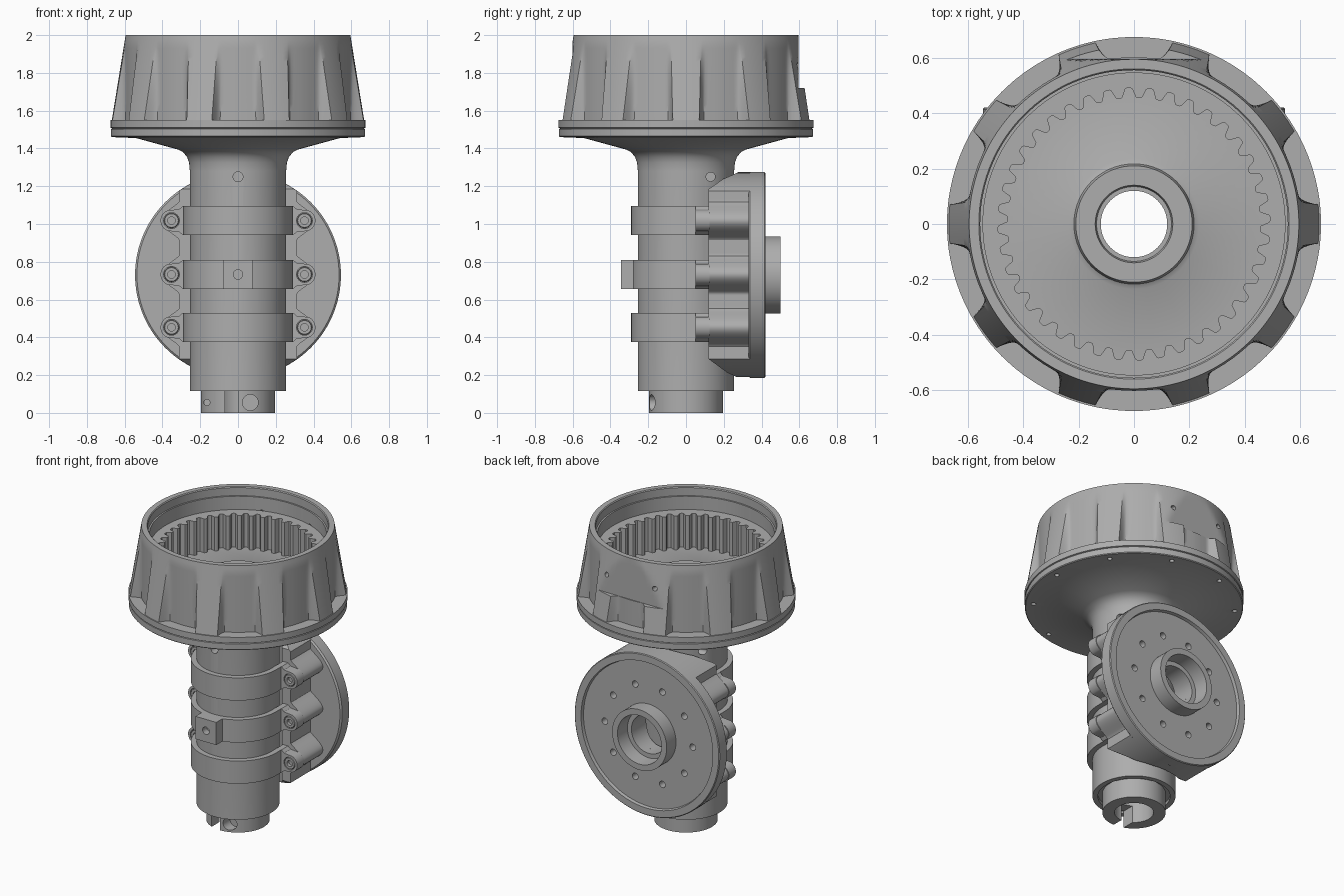
import bpy, bmesh
from math import sin, cos, pi, radians, degrees
from mathutils import Matrix

old = bpy.data.objects.get("Cube")
if old:
    bpy.data.objects.remove(old, do_unlink=True)

grey = bpy.data.materials.new("machined grey")
grey.use_nodes = True
GREY = (0.42, 0.42, 0.42, 1)
grey.diffuse_color = GREY
grey.node_tree.nodes["Principled BSDF"].inputs["Base Color"].default_value = GREY

ALONG_Y = Matrix.Rotation(-pi / 2, 4, 'X')   # local z becomes +y
AXIS_Z = 0.73                                # height of the rear mount axis
CLAMP_Z = (1.018, 0.733, 0.453)
CLAMP_H = 0.077


def finish(name, bm, matrix=Matrix()):
    bmesh.ops.recalc_face_normals(bm, faces=bm.faces)
    mesh = bpy.data.meshes.new(name)
    bm.to_mesh(mesh)
    bm.free()
    mesh.transform(matrix)
    mesh.materials.append(grey)
    ob = bpy.data.objects.new(name, mesh)
    bpy.context.collection.objects.link(ob)
    return ob


def loft(name, rings, matrix=Matrix()):
    """Skin a closed sequence of equally long point rings."""
    bm = bmesh.new()
    rows = [[bm.verts.new(p) for p in ring] for ring in rings]
    n = len(rows[0])
    for a, b in zip(rows, rows[1:] + rows[:1]):
        for i in range(n):
            j = (i + 1) % n
            bm.faces.new((a[i], a[j], b[j], b[i]))
    return finish(name, bm, matrix)


def circle(r, z, angles):
    return [(r * cos(t), r * sin(t), z) for t in angles]


def lathe(name, profile, n=48, matrix=Matrix()):
    angles = [2 * pi * i / n for i in range(n)]
    return loft(name, [circle(r, z, angles) for r, z in profile], matrix)


def prism(name, outline, lo, hi, matrix=Matrix()):
    bm = bmesh.new()
    face = bm.faces.new([bm.verts.new((x, y, lo)) for x, y in outline])
    new = bmesh.ops.extrude_face_region(bm, geom=[face])["geom"]
    verts = [v for v in new if isinstance(v, bmesh.types.BMVert)]
    bmesh.ops.translate(bm, verts=verts, vec=(0, 0, hi - lo))
    return finish(name, bm, matrix)


def rod(x, y, z, r, length, turn=Matrix(), n=24):
    """Cylinder starting at a point and running along the turned z axis."""
    pts = [(r * cos(2 * pi * i / n), r * sin(2 * pi * i / n)) for i in range(n)]
    return prism("cutter", pts, 0, length, Matrix.Translation((x, y, z)) @ turn)


def rect(x0, x1, y0, y1):
    return [(x0, y0), (x1, y0), (x1, y1), (x0, y1)]


def boolean(ob, cutters, mode='DIFFERENCE'):
    bpy.context.view_layer.objects.active = ob
    for c in cutters:
        m = ob.modifiers.new("cut", 'BOOLEAN')
        m.operation, m.solver, m.object = mode, 'EXACT', c
        bpy.ops.object.modifier_apply(modifier=m.name)
        bpy.data.objects.remove(c, do_unlink=True)


# Fluted housing, flare, hollow shaft and bottom collar in one turned body
COLS = (0, .3, .6, .75, .82, .88, .94, 1)


def flute_ring(z, flat=False):
    f = (z - 1.55) / 0.45
    cone = 0.668 - 0.073 * f
    wall = min(cone, 0.602)
    edge = 12 - 1.7 * f
    half = [(c * edge, wall + (cone - wall) * (max(0, c - .7) / .3) ** 2) for c in COLS]
    half += [(edge + (18 - edge) * k / 3, cone) for k in (1, 2, 3)]
    sector = [(-a, r) for a, r in half[:0:-1]][1:] + half
    ring = []
    for s in range(10):
        for a, r in sector:
            t = radians(18 + 36 * s + a)
            y = r * sin(t)
            ring.append((r * cos(t), min(y, 0.595) if flat else y, z))
    return ring


def sector_angles():
    out = []
    half = [c * 12 for c in COLS] + [14, 16, 18]
    offs = [-a for a in half[:0:-1]][1:] + half
    for s in range(10):
        out += [radians(18 + 36 * s + a) for a in offs]
    return out


angles = sector_angles()
below = [(.12, 0), (.195, 0), (.195, .115), (.195, .135), (.222, .135), (.222, .115),
         (.255, .115), (.255, 1.28), (.259, 1.325), (.27, 1.355), (.29, 1.38), (.32, 1.395),
         (.54, 1.455), (.667, 1.46), (.672, 1.465), (.672, 1.503), (.664, 1.506),
         (.675, 1.51), (.675, 1.55)]
inside = [(.56, 2), (.555, 1.994), (.555, 1.94), (.545, 1.94), (.545, 1.62), (.235, 1.62),
          (.217, 1.63), (.21, 1.66), (.14, 1.66), (.135, 1.64), (.12, 1.64)]
rings = [circle(r, z, angles) for r, z in below]
rings += [flute_ring(1.55 + 0.17 * k / 4) for k in range(5)]
rings += [flute_ring(1.72 + 0.28 * k / 12, True) for k in range(13)]
rings += [circle(r, z, angles) for r, z in inside]
body = loft("fluted_housing_and_shaft", rings)

cuts = [rod(.62 * cos(k * pi / 5), .62 * sin(k * pi / 5), 1.44, .015, .06, n=12) for k in range(10)]
cuts += [rod(s * .18, .5, 1.84, .016, .2, ALONG_Y, 12) for s in (-1, 1)]
cuts += [rod(0, -.3, 1.25, .026, .2, ALONG_Y)]
cuts += [rod(s * .15, .13, 1.25, .024, .15, Matrix.Rotation(s * pi / 2, 4, 'Y')) for s in (-1, 1)]
cuts += [prism("cutter", rect(-.07, 0, -.25, -.05), -.05, .117)]
cuts += [rod(.065, -.25, .055, .042, .13, ALONG_Y), rod(-.165, -.25, .055, .016, .2, ALONG_Y)]
boolean(body, cuts)

# Internal gear ring
TEETH = 40
STEPS = TEETH * 12


def tooth_ring(z):
    pts = []
    for i in range(STEPS):
        t = 2 * pi * i / STEPS
        r = .473 + .018 * max(-1, min(1, 1.6 * sin(TEETH * t)))
        pts.append((r * cos(t), r * sin(t), z))
    return pts


turns = [2 * pi * i / STEPS for i in range(STEPS)]
loft("internal_gear", [circle(.547, 1.61, turns), circle(.547, 1.85, turns),
                       tooth_ring(1.85), tooth_ring(1.61)])

# Rear mounting disc with hub ring
at_mount = Matrix.Translation((0, 0, AXIS_Z)) @ ALONG_Y
disc = lathe("mounting_disc", [
    (.13, .33), (.535, .33), (.545, .34), (.545, .415), (.54, .42), (.495, .42), (.49, .40),
    (.205, .40), (.205, .50), (.165, .50), (.16, .40), (.13, .40)], 96, at_mount)
boolean(disc, [rod(.33 * cos(a), .3, AXIS_Z + .33 * sin(a), .022, .2, ALONG_Y, 16)
               for a in [2 * pi * k / 10 for k in range(10)]])


# Saddle block between shaft and disc, with scalloped sides
def half_width(z):
    w = .312
    for c in CLAMP_Z:
        d = abs(z - c) / .1
        if d < 1:
            w += .095 * cos(d * pi / 2) ** 1.2
    return w


levels = [0.15 + 1.16 * i / 150 for i in range(151)]
right = [(half_width(z), AXIS_Z - z) for z in levels]
saddle = prism("saddle_block", right + [(-x, v) for x, v in right[::-1]], .12, .36, at_mount)
trapezoid = [(.12, .285), (.25, .19), (.40, .19), (.40, 1.275), (.25, 1.275), (.12, 1.185)]
YZ = Matrix(((0, 0, 1, 0), (1, 0, 0, 0), (0, 1, 0, 0), (0, 0, 0, 1)))
boolean(saddle, [prism("cutter", trapezoid, -.6, .6, YZ),
                 rod(0, 0, AXIS_Z, .544, .345, ALONG_Y, 96)], 'INTERSECT')
boolean(saddle, [rod(0, 0, 0, .275, 1.6, n=64), rod(0, .1, AXIS_Z, .13, .4, ALONG_Y, 48)])

# Clamp bands, their ears and screws
arc = [pi + pi * i / 40 for i in range(41)]
band = [(-.29, .12)] + [(.29 * cos(t), .29 * sin(t)) for t in arc] + [(.29, .12), (.254, .12)]
band += [(.254 * cos(t), .254 * sin(t)) for t in arc[::-1]] + [(-.254, .12)]
tip = [radians(-70 + 140 * i / 16) for i in range(17)]
ear = [(-.085, -CLAMP_H), (-.06, -CLAMP_H)] + [(-.04, -.06)]
ear += [(.058 * cos(t), .058 * sin(t)) for t in tip]
ear += [(-.04, .06), (-.06, CLAMP_H), (-.085, CLAMP_H)]
for tag, zc in zip(("upper", "middle", "lower"), CLAMP_Z):
    prism(tag + "_clamp_band", band, zc - CLAMP_H, zc + CLAMP_H)
    for side, s in (("left", 1), ("right", -1)):
        place = Matrix.Translation((s * .352, 0, zc)) @ ALONG_Y
        lug = prism(f"{tag}_{side}_clamp_ear", [(s * x, v) for x, v in ear], .05, .125, place)
        boolean(lug, [rod(s * .352, 0, zc, .042, .075, ALONG_Y)])
        lathe(f"{tag}_{side}_screw", [(.02, .05), (.036, .05), (.039, .054), (.039, .08),
                                      (.001, .08), (.001, .072), (.02, .072)], 24, place)

# Lug on the front of the middle band
lug = prism("front_lug", rect(-.078, .078, -.345, -.27), CLAMP_Z[1] - CLAMP_H, CLAMP_Z[1] + CLAMP_H)
boolean(lug, [rod(0, -.4, CLAMP_Z[1], .025, .1, ALONG_Y)])

# Smooth the turned surfaces, keep machined edges sharp
for ob in bpy.context.scene.objects:
    if ob.type == 'MESH' and grey.name in ob.data.materials:
        bpy.ops.object.select_all(action='DESELECT')
        ob.select_set(True)
        bpy.context.view_layer.objects.active = ob
        bpy.ops.object.shade_smooth_by_angle(angle=radians(32))
